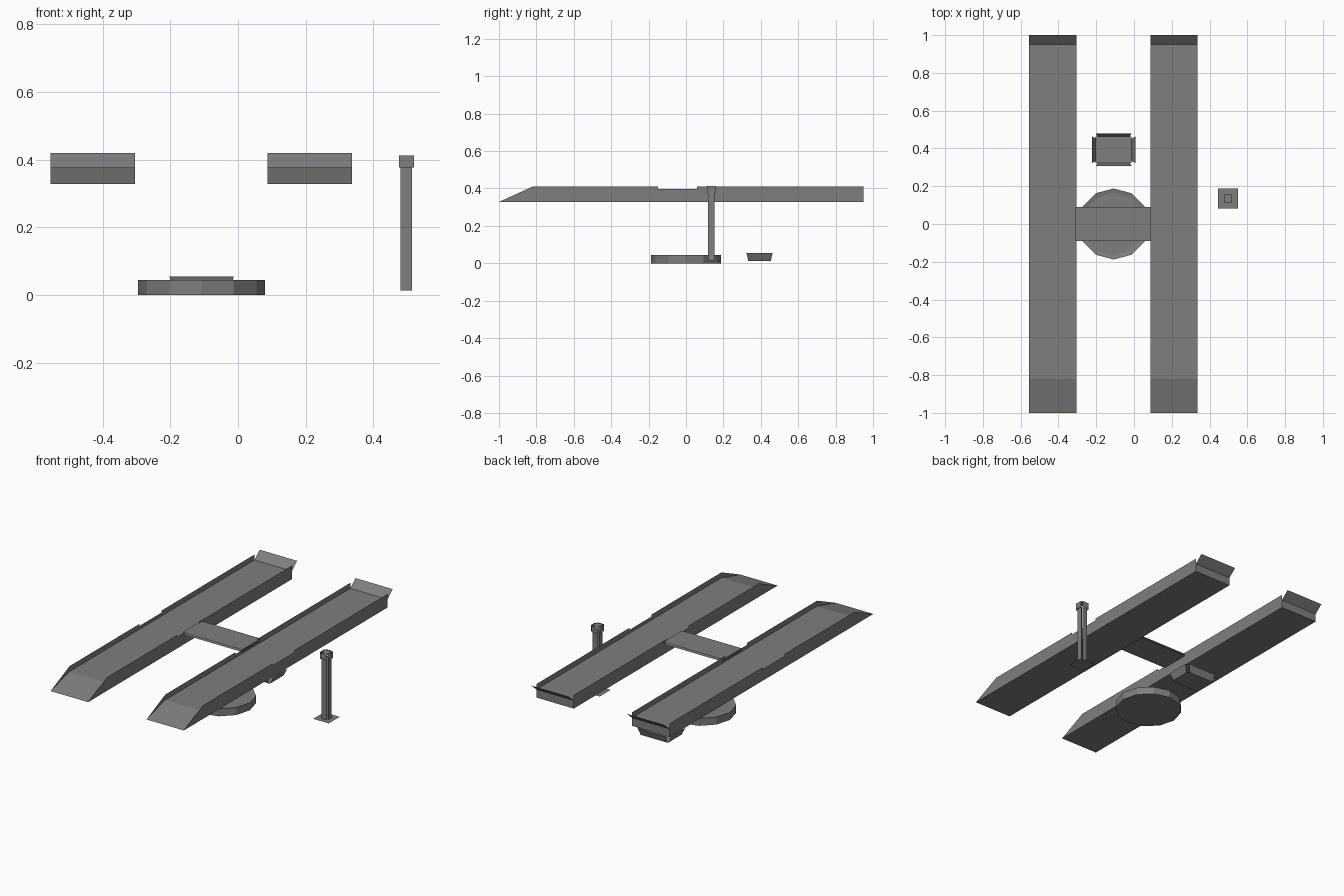
import bpy, math
from mathutils import Vector

cube = bpy.data.objects.get("Cube")
if cube:
    bpy.data.objects.remove(cube, do_unlink=True)

GREY = (0.21, 0.21, 0.215, 1)
steel = bpy.data.materials.new("steel_grey")
steel.use_nodes = True
steel.diffuse_color = GREY
steel.node_tree.nodes["Principled BSDF"].inputs["Base Color"].default_value = GREY


def sheet(name, polygons):
    """Sheet-metal part made of separate flat panels."""
    verts, faces = [], []
    for poly in polygons:
        faces.append(range(len(verts), len(verts) + len(poly)))
        verts += [Vector(p) for p in poly]
    mesh = bpy.data.meshes.new(name)
    mesh.from_pydata(verts, [], [list(f) for f in faces])
    mesh.materials.append(steel)
    obj = bpy.data.objects.new(name, mesh)
    bpy.context.collection.objects.link(obj)
    return obj


def flat(x0, x1, y0, y1, z, z_back=None):
    """Panel spanning x and y, optionally sloping up to z_back."""
    zb = z if z_back is None else z_back
    return [(x0, y0, z), (x1, y0, z), (x1, y1, zb), (x0, y1, zb)]


def down(poly):
    return poly[::-1]


def tube(cx, cy, offset, half, z0, z1):
    """Four upright panels around a centre, open at the corners."""
    panels = []
    for k in range(4):
        c, s = round(math.cos(k * math.pi / 2)), round(math.sin(k * math.pi / 2))
        panels.append([(cx + c * offset - s * w, cy + s * offset + c * w, z)
                       for w, z in ((-half, z0), (half, z0), (half, z1), (-half, z1))])
    return panels


# Runways: deck, underside, entry slope, side walls with rails, wheel stop
BOTTOM, DECK, RAIL = 0.328, 0.377, 0.41
FRONT, KNEE, REAR = -1.0, -0.82, 0.95
rail_profile = [(FRONT, BOTTOM), (REAR, BOTTOM), (REAR, RAIL), (0.06, RAIL),
                (0.06, 0.398), (-0.15, 0.398), (-0.15, RAIL), (KNEE, RAIL)]
for side, x0, x1 in (("right", -0.555, -0.304), ("left", 0.087, 0.337)):
    sheet(side + "_runway_deck", [
        flat(x0, x1, KNEE, REAR, DECK),
        flat(x0, x1, FRONT, KNEE, BOTTOM, DECK),
        down(flat(x0, x1, FRONT, REAR, BOTTOM)),
        [(x1, REAR, BOTTOM), (x0, REAR, BOTTOM), (x0, REAR, DECK), (x1, REAR, DECK)],
    ])
    sheet(side + "_runway_rails", [
        [(x1, y, z) for y, z in rail_profile],
        [(x0, y, z) for y, z in reversed(rail_profile)],
    ])
    sheet(side + "_wheel_stop", [flat(x0, x1, REAR, 1.0, DECK, 0.42)])

# Cross beam between the runways
sheet("cross_beam", [flat(-0.31, 0.09, -0.09, 0.09, 0.402),
                     down(flat(-0.31, 0.09, -0.09, 0.09, 0.39)),
                     down(flat(-0.15, -0.07, -0.04, 0.04, 0.388))])

# Round base with a shallow dished top and a pointed marker
CX, SIDES = -0.108, 12


def ring(radius, z):
    return [(CX + radius * math.sin(k * math.tau / SIDES),
             -radius * math.cos(k * math.tau / SIDES), z) for k in range(SIDES)]


low, rim, dish = ring(0.188, 0), ring(0.188, 0.045), ring(0.165, 0.04)
base = [down(low), dish]
for a, b in ((low, rim), (rim, dish)):
    base += [[a[k], a[(k + 1) % SIDES], b[(k + 1) % SIDES], b[k]] for k in range(SIDES)]
sheet("round_base", base)
sheet("base_marker", [[(CX, -0.155, 0.042), (CX + 0.1, 0, 0.042),
                       (CX, 0.16, 0.042), (CX - 0.1, 0, 0.042)]])

# Tray with four flared walls
TX, TY, HX, HY, FLARE, Z0, Z1 = -0.108, 0.393, 0.095, 0.07, 0.02, 0.012, 0.055
tray = [flat(TX - HX, TX + HX, TY - HY, TY + HY, Z0)]
for s in (-1, 1):
    tray.append([(TX + s * HX, TY - HY + 0.01, Z0), (TX + s * HX, TY + HY - 0.01, Z0),
                 (TX + s * (HX + FLARE), TY + HY, Z1), (TX + s * (HX + FLARE), TY - HY, Z1)][::s])
    tray.append([(TX - HX + 0.01, TY + s * HY, Z0), (TX + HX - 0.01, TY + s * HY, Z0),
                 (TX + HX, TY + s * (HY + FLARE * 0.8), Z1),
                 (TX - HX, TY + s * (HY + FLARE * 0.8), Z1)][::-s])
sheet("flared_tray", tray)

# Control post: foot plate, four-panel column and head
PX, PY = 0.498, 0.135
sheet("post_foot", [flat(PX - 0.052, PX + 0.052, PY - 0.052, PY + 0.052, 0.014)])
sheet("post_column", tube(PX, PY, 0.022, 0.017, 0.014, 0.377))
sheet("post_head", tube(PX, PY, 0.029, 0.022, 0.377, 0.413)
      + [flat(PX - 0.022, PX + 0.022, PY - 0.022, PY + 0.022, 0.413)])
